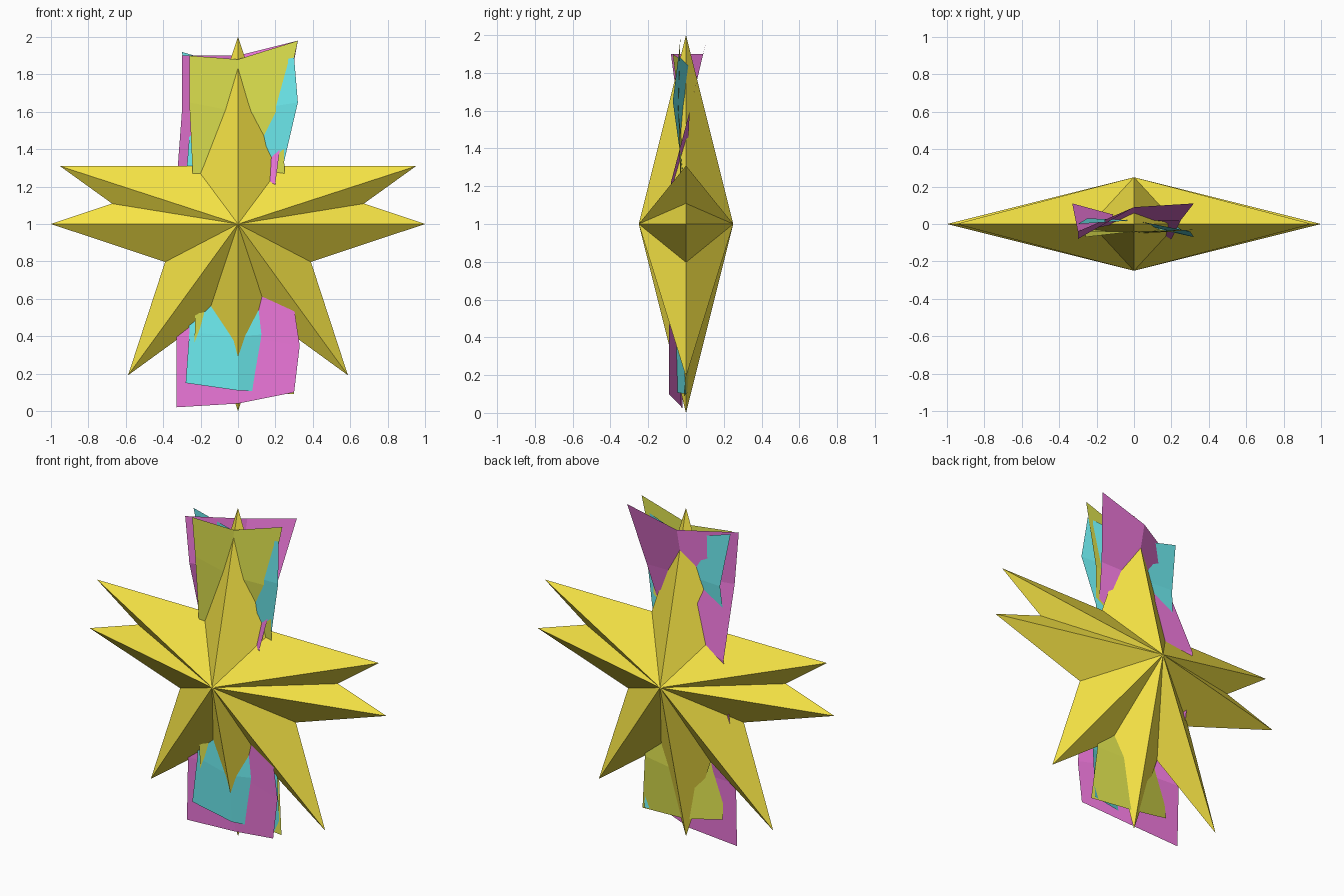
import bpy, math


def build(name, verts, faces, color):
    me = bpy.data.meshes.new(name)
    me.from_pydata(verts, [], faces)
    me.update()
    mat = bpy.data.materials.new(name + "_color")
    mat.diffuse_color = (*color, 1)
    me.materials.append(mat)
    ob = bpy.data.objects.new(name, me)
    bpy.context.collection.objects.link(ob)
    return ob


# Star: outline of a five-point star merged with a four-point star,
# joined to one apex at the front and one at the back
half = [(0, 1), (0.23, 0.309), (0.951, 0.309), (0.673, 0.109), (1, 0),
        (0.39, -0.203), (0.588, -0.809), (0.166, -0.502), (0, -1)]
outline = half + [(-x, z) for x, z in half[-2:0:-1]]
n = len(outline)
verts = [(x, 0, z + 1) for x, z in outline] + [(0, -0.25, 1), (0, 0.25, 1)]
faces = []
for i in range(n):
    j = (i + 1) % n
    faces += [(j, i, n), (i, j, n + 1)]
build("star", verts, faces, (0.93, 0.78, 0.06))


# Crumpled sheets: rows of left, middle and right points, bottom to top
def sheet(name, rows, color):
    verts = [p for row in rows for p in row]
    faces = [(3 * r + c, 3 * r + c + 1, 3 * r + c + 4, 3 * r + c + 3)
             for r in range(len(rows) - 1) for c in range(2)]
    build(name, verts, faces, color)


sheet("magenta_sheet", [
    [(-0.33, -0.02, 0.02), (0, -0.03, 0.04), (0.30, -0.09, 0.10)],
    [(-0.33, -0.01, 0.40), (0, -0.03, 0.40), (0.33, -0.09, 0.35)],
    [(-0.33, 0.11, 1.20), (0, 0.0, 1.20), (0.20, -0.08, 1.22)],
    [(-0.30, -0.04, 1.60), (0, 0.02, 1.60), (0.25, 0.02, 1.60)],
    [(-0.30, -0.08, 1.90), (0, 0.09, 1.90), (0.32, 0.11, 1.98)],
], (0.82, 0.18, 0.68))

sheet("cyan_sheet", [
    [(-0.28, -0.04, 0.15), (0, -0.06, 0.11), (0.28, 0.0, 0.10)],
    [(-0.26, -0.02, 0.42), (0, -0.08, 0.40), (0.28, -0.02, 0.42)],
    [(-0.28, 0.0, 1.22), (0, 0.0, 1.20), (0.22, -0.01, 1.22)],
    [(-0.25, 0.03, 1.60), (0, 0.01, 1.60), (0.32, -0.07, 1.65)],
    [(-0.30, 0.0, 1.92), (0, 0.02, 1.83), (0.30, -0.04, 1.89)],
], (0.15, 0.82, 0.85))

sheet("yellow_sheet", [
    [(-0.24, -0.01, 0.16), (0, 0.01, 0.11), (0.30, -0.01, 0.09)],
    [(-0.23, -0.04, 0.45), (0, 0.04, 0.40), (0.27, 0.01, 0.42)],
    [(-0.24, -0.03, 1.22), (0, 0.0, 1.20), (0.25, -0.03, 1.22)],
    [(-0.26, -0.04, 1.65), (0, -0.05, 1.60), (0.24, -0.04, 1.60)],
    [(-0.26, -0.07, 1.90), (0, -0.04, 1.88), (0.32, -0.03, 1.98)],
], (0.75, 0.78, 0.08))
